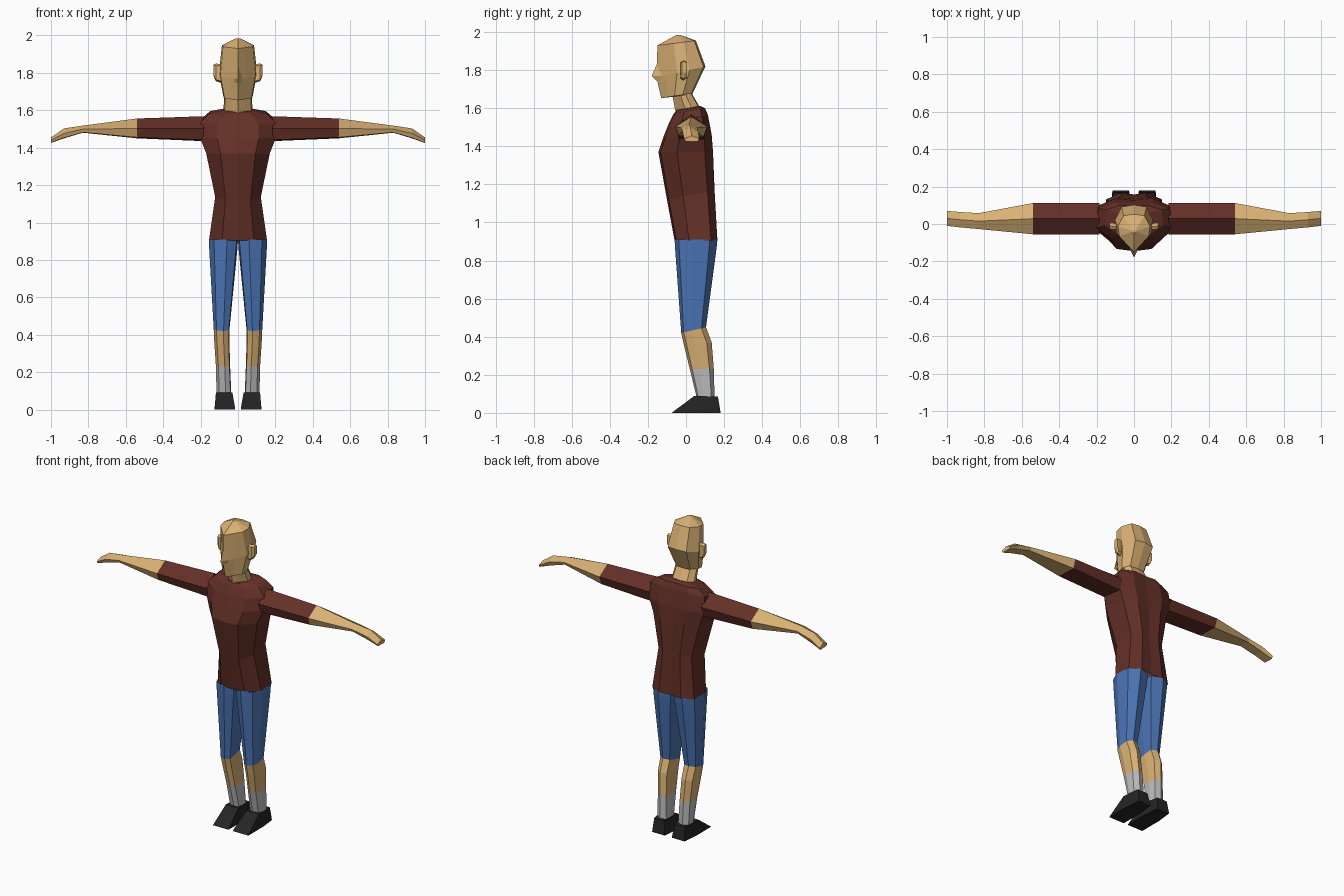
import bpy, bmesh
from mathutils import Vector

if "Cube" in bpy.data.objects:
    bpy.data.objects.remove(bpy.data.objects["Cube"])


def material(name, rgb):
    m = bpy.data.materials.new(name)
    m.diffuse_color = (*rgb, 1)
    m.use_nodes = True
    m.node_tree.nodes["Principled BSDF"].inputs["Base Color"].default_value = m.diffuse_color
    return m


SKIN = material("skin", (0.70, 0.44, 0.175))
SHIRT = material("maroon shirt", (0.125, 0.029, 0.020))
BLUE = material("blue shorts", (0.070, 0.175, 0.46))
GREY = material("grey sock", (0.50, 0.50, 0.50))
BLACK = material("black shoe", (0.018, 0.018, 0.018))


def loft(name, rings, mat, start=False, end=False, mirror=False):
    """Skin equal-length closed rings with quads; optionally cap the ends."""
    bm = bmesh.new()
    rows = [[bm.verts.new(p) for p in r] for r in rings]
    n = len(rows[0])
    for a, b in zip(rows, rows[1:]):
        for i in range(n):
            j = (i + 1) % n
            bm.faces.new((a[i], a[j], b[j], b[i]))
    if start:
        bm.faces.new(rows[0][::-1])
    if end:
        bm.faces.new(rows[-1])
    # orient outwards: compare side faces with their ring centre
    mid = [sum((Vector(p) for p in r), Vector()) / n for r in rings]
    bm.normal_update()
    bm.faces.ensure_lookup_table()
    score = sum(f.normal.dot(f.calc_center_median() - (mid[k // n] + mid[k // n + 1]) / 2)
                for k, f in enumerate(bm.faces[:n * (len(rings) - 1)]))
    if score < 0:
        bmesh.ops.reverse_faces(bm, faces=bm.faces[:])
    me = bpy.data.meshes.new(name)
    bm.to_mesh(me)
    bm.free()
    me.materials.append(mat)
    ob = bpy.data.objects.new(name, me)
    bpy.context.collection.objects.link(ob)
    if mirror:
        m = ob.modifiers.new("mirror", "MIRROR")
        m.use_mirror_merge = False
    return ob


def body_ring(pattern, z_front, z_back, y_front, y_back, half_w):
    """Symmetric ring: pattern runs from front centre to back centre."""
    half = [(u * half_w, y_front + v * (y_back - y_front), z_front + v * (z_back - z_front))
            for u, v in pattern]
    return half + [(-x, y, z) for x, y, z in half[-2:0:-1]]


def limb_ring(pattern, z_front, z_back, x0, x1, y0, y1):
    return [(x0 + u * (x1 - x0), y0 + v * (y1 - y0), z_front + v * (z_back - z_front))
            for u, v in pattern]


def side_ring(pattern, x, y0, y1, z0, z1):
    return [(x, y0 + u * (y1 - y0), z0 + v * (z1 - z0)) for u, v in pattern]


# torso
TORSO = [(0, 0), (0.55, 0.04), (1, 0.34), (0.96, 0.85), (0.5, 1), (0, 0.97)]
loft("shirt_body", [body_ring(TORSO, *r) for r in [
    (0.905, 0.905, -0.06, 0.165, 0.155),
    (1.12, 1.17, -0.10, 0.15, 0.122),
    (1.37, 1.37, -0.145, 0.142, 0.170),
    (1.45, 1.46, -0.118, 0.135, 0.203),
    (1.52, 1.565, -0.09, 0.115, 0.200),
    (1.57, 1.60, -0.065, 0.10, 0.155),
    (1.59, 1.612, -0.05, 0.075, 0.080)]], SHIRT, end=True)

# head with neck: ridged face, boxy back
HEAD = [(0, 0), (0.45, 0.2), (0.92, 0.42), (1, 0.68), (0.65, 0.96), (0, 1)]
loft("head", [body_ring(HEAD, *r) for r in [
    (1.58, 1.61, -0.055, 0.07, 0.078),
    (1.66, 1.675, -0.07, 0.032, 0.074),
    (1.653, 1.68, -0.13, 0.036, 0.078),
    (1.76, 1.82, -0.155, 0.102, 0.102),
    (1.93, 1.955, -0.15, 0.052, 0.086),
    (1.985, 1.985, -0.05, -0.03, 0.012)]], SKIN, end=True)

# nose
NOSE = [(0, 0), (1, 1), (0, 1)]
loft("nose", [body_ring(NOSE, *r) for r in [
    (1.745, 1.745, -0.156, -0.13, 0.018),
    (1.77, 1.77, -0.18, -0.13, 0.024),
    (1.83, 1.83, -0.154, -0.13, 0.012)]], SKIN, True, True)

# ears
BOX = [(0, 0.1), (0, 0.9), (0.5, 1), (1, 0.9), (1, 0.1), (0.5, 0)]
loft("ears", [side_ring(BOX, *r) for r in [
    (0.085, -0.03, 0.0, 1.745, 1.845),
    (0.118, -0.03, 0.006, 1.755, 1.85),
    (0.132, -0.02, 0.006, 1.785, 1.845)]], SKIN, end=True, mirror=True)

# arms: five-sided with a ridge along the top
ARM = [(0.5, 1), (0, 0.5), (0.1, 0.05), (0.88, 0), (1, 0.5)]
elbow = (0.54, -0.055, 0.112, 1.45, 1.556)
loft("sleeves", [side_ring(ARM, *r) for r in [
    (0.185, -0.055, 0.112, 1.435, 1.568), elbow]], SHIRT, mirror=True)
loft("forearms_and_hands", [side_ring(ARM, *r) for r in [
    elbow,
    (0.83, -0.027, 0.058, 1.480, 1.518),
    (0.93, -0.018, 0.064, 1.450, 1.503),
    (1.00, -0.010, 0.070, 1.425, 1.455)]], SKIN, end=True, mirror=True)

# legs, from hip to ankle, split into shorts, calves and socks
LEG = [(0.38, 0), (0.82, 0.1), (1, 0.4), (0.95, 0.82), (0.55, 1), (0.08, 0.9), (0, 0.5), (0.05, 0.12)]
leg = [limb_ring(LEG, *r) for r in [
    (0.91, 0.91, 0.0, 0.156, -0.06, 0.165),
    (0.86, 0.86, 0.003, 0.154, -0.057, 0.160),
    (0.42, 0.45, 0.045, 0.130, -0.025, 0.105),
    (0.36, 0.37, 0.046, 0.127, -0.012, 0.135),
    (0.23, 0.23, 0.042, 0.118, 0.020, 0.146),
    (0.085, 0.085, 0.036, 0.115, 0.055, 0.150)]]
loft("shorts", leg[:3], BLUE, mirror=True)
loft("calves", leg[2:5], SKIN, mirror=True)
loft("socks", leg[4:], GREY, mirror=True)

# shoes: wedges with a flat sole
SHOE = [(0, 0), (1, 0), (1, 0.6), (0.9, 1), (0.1, 1), (0, 0.6)]
loft("shoes", [limb_ring(SHOE, *r) for r in [
    (0.0, 0.0, 0.015, 0.126, -0.075, 0.18),
    (0.012, 0.012, 0.016, 0.125, -0.06, 0.18),
    (0.09, 0.085, 0.030, 0.118, 0.045, 0.168)]], BLACK, True, True, mirror=True)
